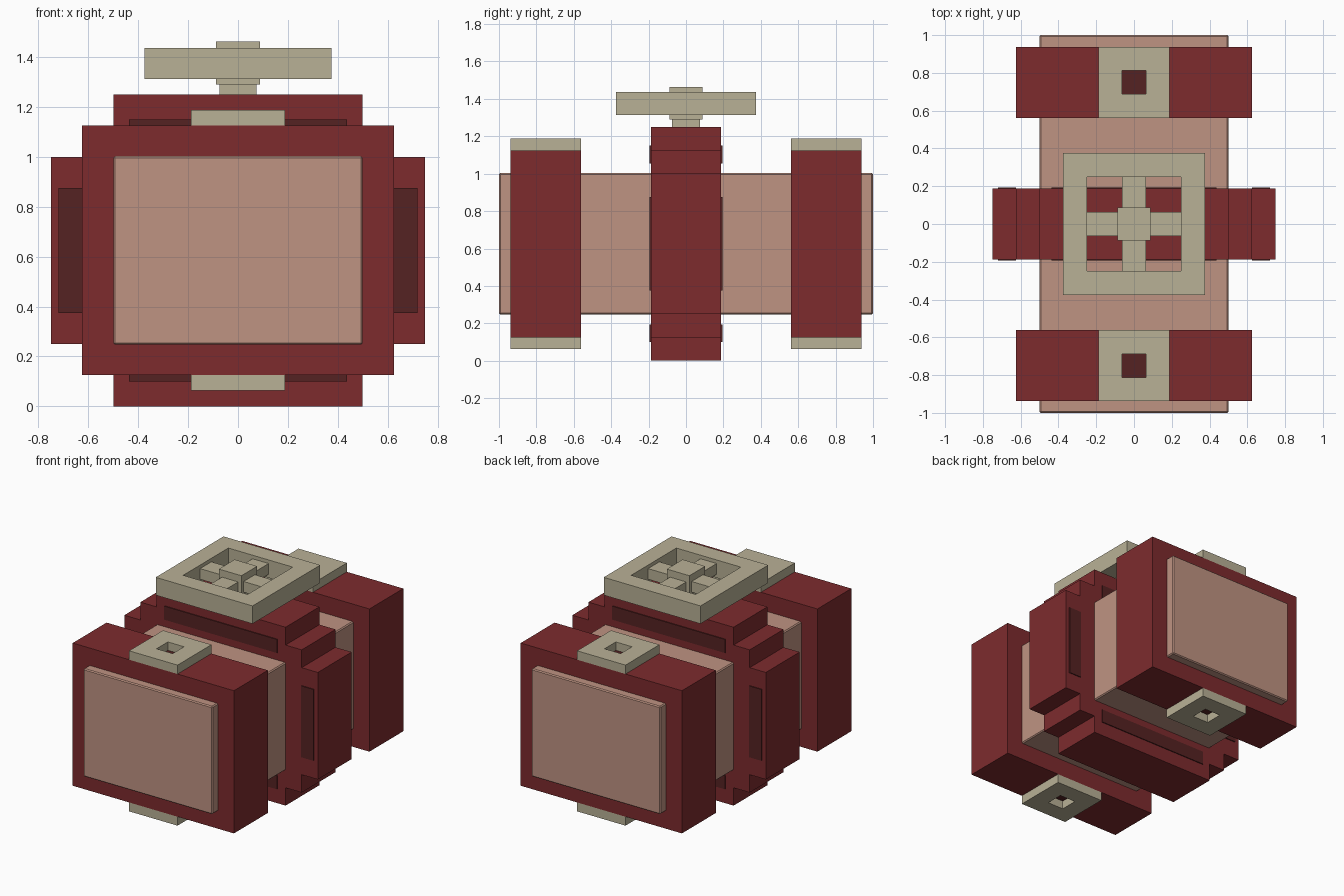
import bpy, bmesh
from mathutils import Vector

cube = bpy.data.objects.get("Cube")
if cube:
    bpy.data.objects.remove(cube, do_unlink=True)


def material(name, rgb):
    m = bpy.data.materials.new(name)
    m.use_nodes = True
    m.diffuse_color = (*rgb, 1)
    m.node_tree.nodes["Principled BSDF"].inputs["Base Color"].default_value = (*rgb, 1)
    return m


RED = material("red", (0.205, 0.024, 0.027))
DARK = material("dark red", (0.091, 0.016, 0.016))
PINK = material("dusty pink", (0.52, 0.292, 0.223))
BEIGE = material("beige", (0.485, 0.44, 0.305))


def finish(bm, name, mat):
    bmesh.ops.recalc_face_normals(bm, faces=bm.faces)
    mesh = bpy.data.meshes.new(name)
    bm.to_mesh(mesh)
    bm.free()
    mesh.materials.append(mat)
    obj = bpy.data.objects.new(name, mesh)
    bpy.context.collection.objects.link(obj)
    return obj


def box(name, mat, x, y, z, chamfer=0):
    """Box from (min, max) ranges on each axis."""
    bm = bmesh.new()
    bmesh.ops.create_cube(bm, size=1)
    for v in bm.verts:
        v.co = Vector([r[0] if c < 0 else r[1] for c, r in zip(v.co, (x, y, z))])
    if chamfer:
        bmesh.ops.bevel(bm, geom=bm.edges[:], offset=chamfer, segments=1, affect='EDGES')
    return finish(bm, name, mat)


def square_frame(name, mat, outer, inner, y, z):
    """Square or rectangular frame lying flat; outer is (half x, half y)."""
    bm = bmesh.new()
    corners = [(-1, -1), (1, -1), (1, 1), (-1, 1)]
    loops = []
    for hx, hy in (outer, (inner, inner)):
        for h in z:
            loops.append([bm.verts.new((a * hx, y + b * hy, h)) for a, b in corners])
    out_low, out_high, in_low, in_high = loops
    for a, b in ((out_low, out_high), (out_high, in_high), (in_high, in_low), (in_low, out_low)):
        for i in range(4):
            j = (i + 1) % 4
            bm.faces.new((a[i], a[j], b[j], b[i]))
    return finish(bm, name, mat)


def sym(h):
    return (-h, h)


MID = 0.625  # height of the body axis

# Main body
box("body", PINK, sym(0.5), sym(1.0), (0.247, 1.003), 0.007)

# End flanges with square holed pads above and below
for end, s in (("front", -1), ("back", 1)):
    y = 0.75 * s
    box(end + "_flange", RED, sym(0.625), (y - 0.1875, y + 0.1875), (0.125, 1.125))
    for side, t in (("top", 1), ("bottom", -1)):
        z = sorted((MID + 0.5 * t, MID + 0.5625 * t))
        square_frame(f"{end}_{side}_pad", BEIGE, (0.1875, 0.1875), 0.0625, y, z)
        zf = sorted((MID + 0.499 * t, MID + 0.504 * t))
        box(f"{end}_{side}_pad_hole", DARK, sym(0.0625), (y - 0.0625, y + 0.0625), zf)

# Stepped middle ring, one quarter outline mirrored around the axis
quarter = [(0.75, 0.375), (0.625, 0.375), (0.625, 0.5), (0.5, 0.5), (0.5, 0.625)]
outline = quarter + [(-x, z) for x, z in reversed(quarter)]
outline += [(-x, -z) for x, z in outline]
bm = bmesh.new()
face = bm.faces.new([bm.verts.new((x, -0.1875, MID + z)) for x, z in outline])
ext = bmesh.ops.extrude_face_region(bm, geom=[face])
bmesh.ops.translate(bm, vec=(0, 0.375, 0),
                    verts=[g for g in ext["geom"] if isinstance(g, bmesh.types.BMVert)])
finish(bm, "middle_ring", RED)

# Dark inset plates on both faces of the middle ring
for end, s in (("front", -1), ("back", 1)):
    y = sorted((0.186 * s, 0.194 * s))
    for side, t in (("left", 1), ("right", -1)):
        box(f"{end}_{side}_slot", DARK, sorted((0.625 * t, 0.72 * t)), y, (0.375, 0.875))
    for side, t in (("top", 1), ("bottom", -1)):
        z = sorted((MID + 0.43 * t, MID + 0.525 * t))
        box(f"{end}_{side}_slot", DARK, sym(0.4375), y, z)

# Valve wheel on top
box("valve_stem", BEIGE, sym(0.075), sym(0.075), (1.25, 1.3))
box("wheel_hub", BEIGE, sym(0.0875), sym(0.0875), (1.29, 1.4625))
square_frame("wheel_rim", BEIGE, (0.375, 0.375), 0.25, 0, (1.3125, 1.4375))
for name, s in (("left", 1), ("right", -1)):
    span = sorted((0.0875 * s, 0.25 * s))
    box(name + "_spoke", BEIGE, span, sym(0.0625), (1.3375, 1.4125))
for name, s in (("back", 1), ("front", -1)):
    span = sorted((0.0875 * s, 0.25 * s))
    box(name + "_spoke", BEIGE, sym(0.0625), span, (1.3375, 1.4125))
